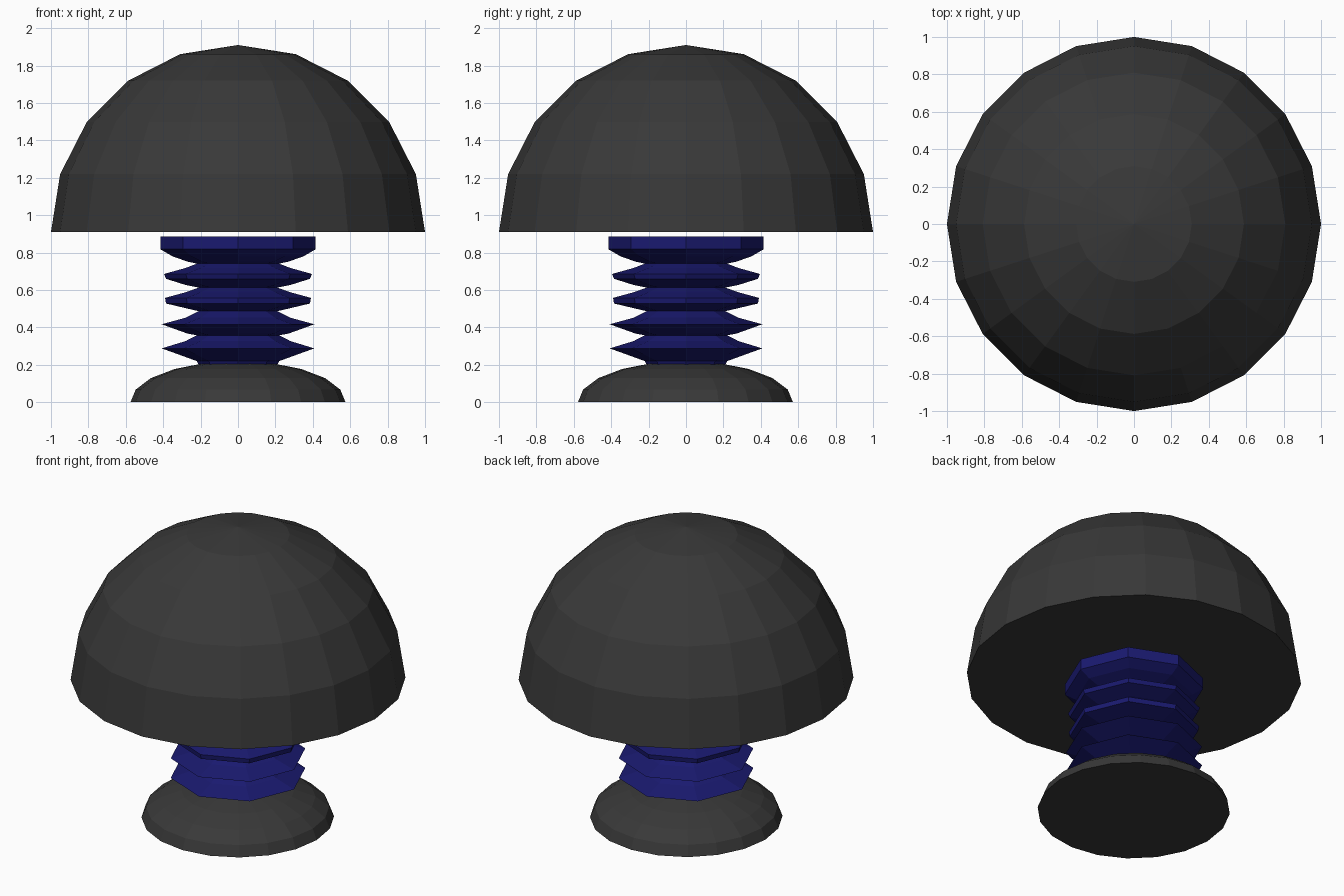
import bpy, bmesh, math

if "Cube" in bpy.data.objects:
    bpy.data.objects.remove(bpy.data.objects["Cube"])


def material(name, colour):
    m = bpy.data.materials.new(name)
    m.diffuse_color = (*colour, 1)
    m.use_nodes = True
    m.node_tree.nodes["Principled BSDF"].inputs["Base Color"].default_value = m.diffuse_color
    return m


def lathe(name, profile, sides, mat, y=0.0):
    """Closed flat-faced turned part from (radius, z) points; radius 0 is a pole."""
    bm = bmesh.new()
    rings = []
    for r, z in profile:
        n = sides if r > 0 else 1
        rings.append([bm.verts.new((r * math.cos(math.tau * i / sides),
                                    y + r * math.sin(math.tau * i / sides), z))
                      for i in range(n)])
    for a, b in zip(rings, rings[1:]):
        for i in range(sides):
            j = (i + 1) % sides
            if len(b) == 1:
                bm.faces.new((a[i], a[j], b[0]))
            else:
                bm.faces.new((a[i], a[j], b[j], b[i]))
    for ring in (rings[0], rings[-1]):
        if len(ring) > 1:
            bm.faces.new(ring)
    bmesh.ops.recalc_face_normals(bm, faces=bm.faces)
    me = bpy.data.meshes.new(name)
    bm.to_mesh(me)
    bm.free()
    me.materials.append(mat)
    ob = bpy.data.objects.new(name, me)
    bpy.context.collection.objects.link(ob)
    return ob


def dome_profile(radius, height, z0):
    pts = [(radius * math.cos(math.radians(18 * k)),
            z0 + height * math.sin(math.radians(18 * k))) for k in range(5)]
    return pts + [(0, z0 + height)]


dark = material("dark_rubber", (0.04, 0.04, 0.04))
blue = material("blue_plastic", (0.01, 0.01, 0.16))

# Large cap and squashed foot, both flat-bottomed half spheres
lathe("cap", dome_profile(1.0, 1.0, 0.91), 20, dark)
lathe("foot", dome_profile(0.575, 0.22, 0.0), 20, dark, y=-0.003)

# Ribbed octagonal bellows between them
bellows = [
    (0.21, 0.20), (0.22, 0.22), (0.408, 0.288), (0.28, 0.327), (0.22, 0.358),
    (0.27, 0.367), (0.408, 0.417), (0.28, 0.452), (0.21, 0.487),
    (0.28, 0.503), (0.385, 0.528), (0.39, 0.558), (0.28, 0.588), (0.21, 0.613),
    (0.28, 0.627), (0.385, 0.66), (0.395, 0.686), (0.28, 0.718), (0.22, 0.741),
    (0.27, 0.752), (0.35, 0.78), (0.415, 0.818), (0.415, 0.887),
]
lathe("bellows", bellows, 8, blue)
